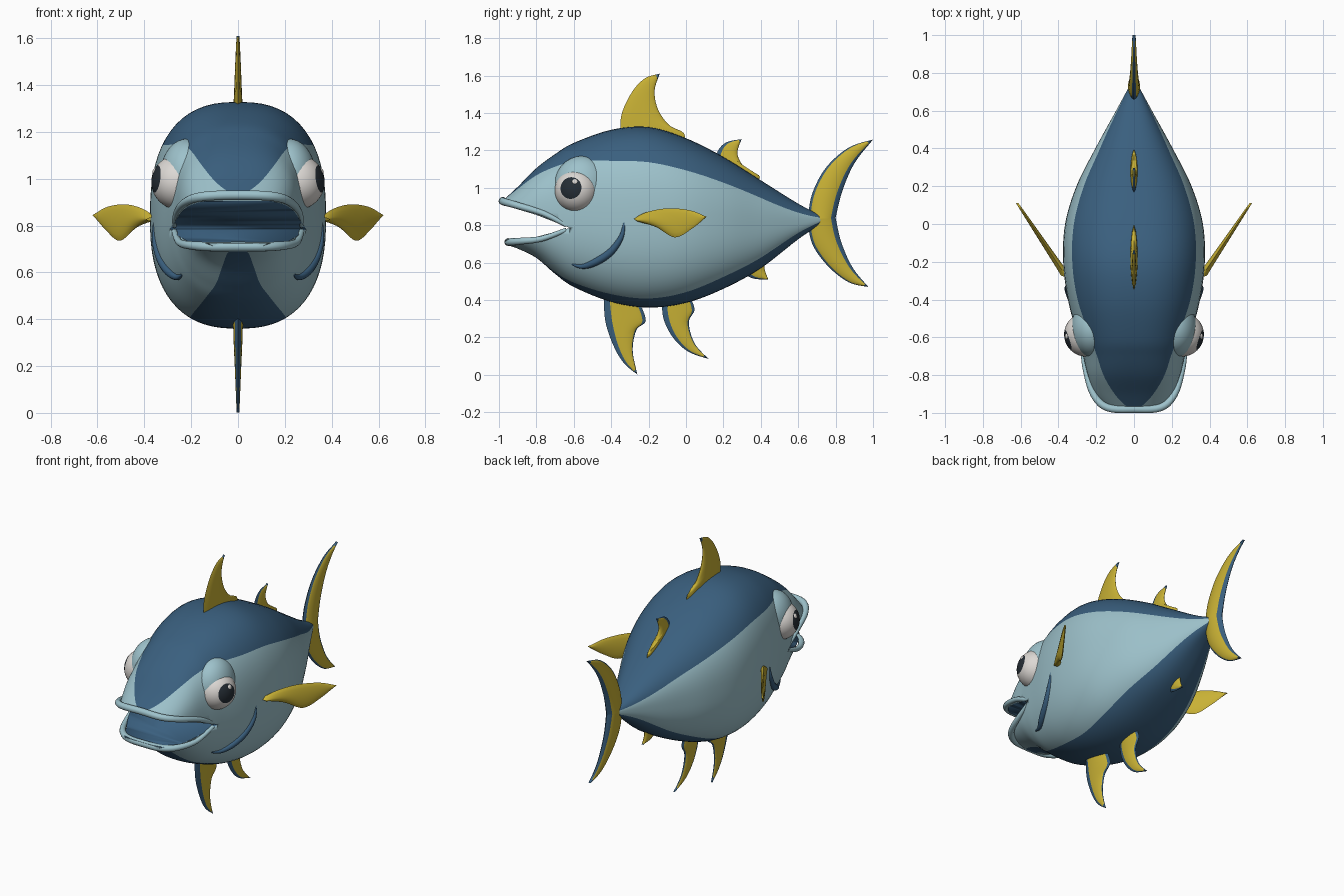
import bpy, bmesh, math
from mathutils import Vector

if "Cube" in bpy.data.objects:
    bpy.data.objects.remove(bpy.data.objects["Cube"])


def material(name, rgb):
    m = bpy.data.materials.new(name)
    m.diffuse_color = (*rgb, 1)
    m.use_nodes = True
    m.node_tree.nodes["Principled BSDF"].inputs["Base Color"].default_value = m.diffuse_color
    return m


LIGHT = material("pale_blue", (0.34, 0.54, 0.60))
BLUE = material("deep_blue", (0.042, 0.115, 0.21))
YELLOW = material("fin_yellow", (0.58, 0.44, 0.035))
WHITE = material("eye_white", (0.72, 0.69, 0.66))
DARK = material("pupil_dark", (0.018, 0.026, 0.035))


def spline(pts, n):
    """Smooth curve through points of any dimension, n+1 samples."""
    out, last = [], len(pts) - 1
    for k in range(n + 1):
        s = k / n * last
        i = min(int(s), last - 1)
        t = s - i
        a, b, c, d = (pts[max(0, min(last, i + j))] for j in (-1, 0, 1, 2))
        out.append([0.5 * (2 * q + (r - p) * t + (2 * p - 5 * q + 4 * r - w) * t * t
                           + (3 * q - p - 3 * r + w) * t ** 3)
                    for p, q, r, w in zip(a, b, c, d)])
    return out


def finish(bm, name, mats, angle=40):
    bmesh.ops.recalc_face_normals(bm, faces=bm.faces[:])
    me = bpy.data.meshes.new(name)
    bm.to_mesh(me)
    bm.free()
    ob = bpy.data.objects.new(name, me)
    bpy.context.collection.objects.link(ob)
    for m in mats:
        me.materials.append(m)
    smooth(ob, angle)
    return ob


def smooth(ob, angle):
    bpy.ops.object.select_all(action='DESELECT')
    ob.select_set(True)
    bpy.context.view_layer.objects.active = ob
    bpy.ops.object.shade_smooth_by_angle(angle=math.radians(angle))


# ---- body: rows of y, top, bottom, half width, upper and lower colour seams
P = 2.5
ROWS = [(-.965, .945, .695, .17, .99, -.995), (-.90, 1.005, .675, .21, .93, -.99),
        (-.80, 1.105, .625, .245, .84, -.985), (-.70, 1.18, .54, .27, .79, -.97),
        (-.60, 1.24, .47, .298, .74, -.94), (-.40, 1.31, .39, .35, .64, -.91),
        (-.20, 1.325, .36, .375, .61, -.90), (0, 1.265, .385, .365, .61, -.87),
        (.20, 1.165, .46, .305, .61, -.82), (.40, 1.04, .57, .205, .60, -.76),
        (.60, .915, .725, .095, .5, -.65), (.72, .855, .805, .03, .4, -.5)]
RINGS = spline(ROWS, 66)


def half_ring(row):
    """Right half of a section from top to bottom, with vertices on both seams."""
    y, top, bot, w, ft, fb = row
    zc, h = (top + bot) / 2, (top - bot) / 2
    ang = lambda f: math.copysign(math.asin(min(1, abs(f)) ** (P / 2)), f)
    a1, a2 = ang(ft), ang(fb)
    stops = [(math.pi / 2, a1, 10), (a1, a2, 18), (a2, -math.pi / 2, 8)]
    angles = [a + (b - a) * i / n for a, b, n in stops for i in range(n)] + [-math.pi / 2]
    return [(w * max(0, math.cos(a)) ** (2 / P), y,
             zc + h * math.copysign(abs(math.sin(a)) ** (2 / P), a)) for a in angles]


def side_x(y, z):
    _, top, bot, w, _, _ = min(RINGS, key=lambda r: abs(r[0] - y))
    f = abs(z - (top + bot) / 2) / ((top - bot) / 2)
    return w * max(0, 1 - f ** P) ** (1 / P)


bm = bmesh.new()
loops = []
for row in RINGS:
    half = half_ring(row)
    loops.append([bm.verts.new(p) for p in half + [(-x, y, z) for x, y, z in half[-2:0:-1]]])
N = len(loops[0])
for a, b in zip(loops, loops[1:]):
    for i in range(N):
        f = bm.faces.new((a[i], a[(i + 1) % N], b[(i + 1) % N], b[i]))
        k = i if i < 36 else N - 1 - i
        f.material_index = 0 if 10 <= k < 28 else 1
bm.faces.new(loops[0])
bm.faces.new(loops[-1])
body = finish(bm, "body", [LIGHT, BLUE])

# ---- open mouth: wedge cut out of the snout
bm = bmesh.new()
wedge = [(-.62, .785), (-.80, .855), (-1.1, .945), (-1.1, .725), (-.85, .725)]
left, right = ([bm.verts.new((x, y, z)) for y, z in wedge] for x in (-.6, .6))
bm.faces.new(left)
bm.faces.new(right)
for i in range(5):
    bm.faces.new((left[i], left[(i + 1) % 5], right[(i + 1) % 5], right[i]))
for f in bm.faces:
    f.material_index = 1
cutter = finish(bm, "mouth_cutter", [LIGHT, BLUE])
cutter.hide_render = True
mod = body.modifiers.new("mouth", 'BOOLEAN')
mod.operation, mod.solver, mod.object = 'DIFFERENCE', 'EXACT', cutter
smooth(body, 40)
bpy.ops.object.modifier_apply(modifier=mod.name)
bpy.data.objects.remove(cutter)


def tube(name, pts, radius, mat, taper):
    """Round bar along points; taper(t) scales its radius."""
    path = spline(pts, 40)
    cu = bpy.data.curves.new(name, 'CURVE')
    cu.dimensions = '3D'
    cu.bevel_depth, cu.bevel_resolution, cu.use_fill_caps = radius, 4, True
    sp = cu.splines.new('POLY')
    sp.points.add(len(path) - 1)
    for i, (q, p) in enumerate(zip(sp.points, path)):
        q.co, q.radius = (*p, 1), taper(i / 40)
    cu.materials.append(mat)
    ob = bpy.data.objects.new(name, cu)
    bpy.context.collection.objects.link(ob)
    bpy.ops.object.select_all(action='DESELECT')
    ob.select_set(True)
    bpy.context.view_layer.objects.active = ob
    bpy.ops.object.convert(target='MESH')
    smooth(bpy.context.object, 50)


# ---- lips
def mirrored(half):
    return half + [(-x, y, z) for x, y, z in half[-2::-1]]


lip_taper = lambda t: .55 + .45 * math.sin(math.pi * t)
tube("upper_lip", mirrored([(.272, -.64, .80), (.258, -.76, .862), (.215, -.90, .905),
                            (.14, -.972, .925), (0, -.98, .93)]), .021, LIGHT, lip_taper)
tube("lower_lip", mirrored([(.272, -.64, .775), (.25, -.77, .728), (.20, -.88, .715),
                            (.12, -.94, .71), (0, -.95, .71)]), .021, LIGHT, lip_taper)


# ---- eyes, lids and cheek creases on both sides
def ball(name, centre, size, mats, gaze=None):
    bm = bmesh.new()
    bmesh.ops.create_uvsphere(bm, u_segments=40, v_segments=30, radius=1)
    if gaze:
        for f in bm.faces:
            f.material_index = int(f.calc_center_median().z > math.cos(math.radians(33)))
        bm.transform(Vector(gaze).to_track_quat('Z', 'Y').to_matrix().to_4x4())
    for v in bm.verts:
        v.co = Vector([c + a * s for c, a, s in zip(centre, v.co, size)])
    return finish(bm, name, mats, 60)


for s, side in ((1, "right"), (-1, "left")):
    eye = Vector((s * .253, -.585, .985))
    ball(side + "_eye_socket", (s * .218, -.555, 1.01), (.115, .15, .16), [LIGHT])
    ball(side + "_eye", eye, (.117,) * 3, [WHITE, DARK], (s * .9, -.28, .13))
    glint = Vector((s * .9, -.08, .42)).normalized()
    ball(side + "_eye_glint", eye + glint * .102, (.02,) * 3, [WHITE])
    crease = [(-.33, .82), (-.345, .74), (-.40, .66), (-.48, .605), (-.55, .58), (-.61, .59)]
    tube(side + "_cheek_crease", [(s * (side_x(y, z) - .004), y, z) for y, z in crease],
         .021, BLUE, lambda t: .15 + .85 * math.sin(math.pi * t))


# ---- fins: blade lofted between a leading and a trailing edge given as (y, z)
def fin(name, lead, trail, thick=.022, front=.1, back=.1, tip=.9, plane=lambda y: 0):
    nv, nu = 24, 12
    A, B = spline(lead, nv), spline(trail, nv)
    bm = bmesh.new()
    grids = []
    for s in (1, -1):
        g = []
        for j, (a, b) in enumerate(zip(A, B)):
            row = []
            for i in range(nu + 1):
                u = i / nu
                y, z = (a[k] + (b[k] - a[k]) * u for k in (0, 1))
                t = thick * math.sin(math.pi * u) ** .6 * (1 - .75 * j / nv) if 0 < i < nu else 0
                row.append(bm.verts.new((plane(y) + s * t, y, z)))
            g.append(row)
        for j in range(nv):
            for i in range(nu):
                f = bm.faces.new((g[j][i], g[j][i + 1], g[j + 1][i + 1], g[j + 1][i]))
                u, v = (i + .5) / nu, (j + .5) / nv
                f.material_index = int(u < front or u > 1 - back or v > tip)
    bmesh.ops.remove_doubles(bm, verts=bm.verts[:], dist=.0002)
    finish(bm, name, [YELLOW, BLUE], 60)


fin("front_dorsal_fin", [(-.35, 1.27), (-.345, 1.39), (-.29, 1.51), (-.22, 1.585), (-.14, 1.61)],
    [(-.01, 1.21), (-.01, 1.29), (-.09, 1.335), (-.15, 1.42), (-.168, 1.52), (-.14, 1.61)],
    front=.02, back=.02, tip=.93)
fin("rear_dorsal_fin", [(.15, 1.14), (.175, 1.205), (.22, 1.245), (.297, 1.26)],
    [(.35, 1.0), (.395, 1.06), (.32, 1.10), (.275, 1.18), (.297, 1.26)], front=.1, back=.02)
fin("front_belly_fin", [(-.44, .41), (-.43, .28), (-.385, .15), (-.33, .06), (-.26, .002)],
    [(-.25, .39), (-.215, .29), (-.265, .24), (-.285, .13), (-.26, .002)], front=.18, back=.09)
fin("rear_belly_fin", [(-.13, .41), (-.12, .30), (-.07, .20), (.01, .125), (.12, .085)],
    [(.03, .40), (.045, .345), (.015, .28), (.045, .17), (.12, .085)], front=.18, back=.09)
fin("anal_fin", [(.29, .55), (.36, .515), (.44, .51)], [(.43, .63), (.42, .57), (.44, .51)],
    front=.17, back=.02)
fin("upper_tail_lobe", [(.65, .83), (.675, .97), (.75, 1.11), (.87, 1.215), (1.0, 1.258)],
    [(.80, .84), (.835, .98), (.90, 1.13), (1.0, 1.258)], .032, .1, .17)
fin("lower_tail_lobe", [(.65, .83), (.675, .70), (.76, .58), (.87, .495), (.975, .47)],
    [(.80, .84), (.83, .71), (.89, .575), (.975, .47)], .032, .1, .17)
for s, side in ((1, "right"), (-1, "left")):
    fin(side + "_pectoral_fin",
        [(-.28, .835), (-.21, .87), (-.10, .89), (.02, .88), (.11, .845)],
        [(-.26, .82), (-.16, .79), (-.06, .735), (.03, .78), (.11, .845)],
        .025, 0, 0, 2, lambda y, s=s: s * (.37 + (y + .26) * .67))
